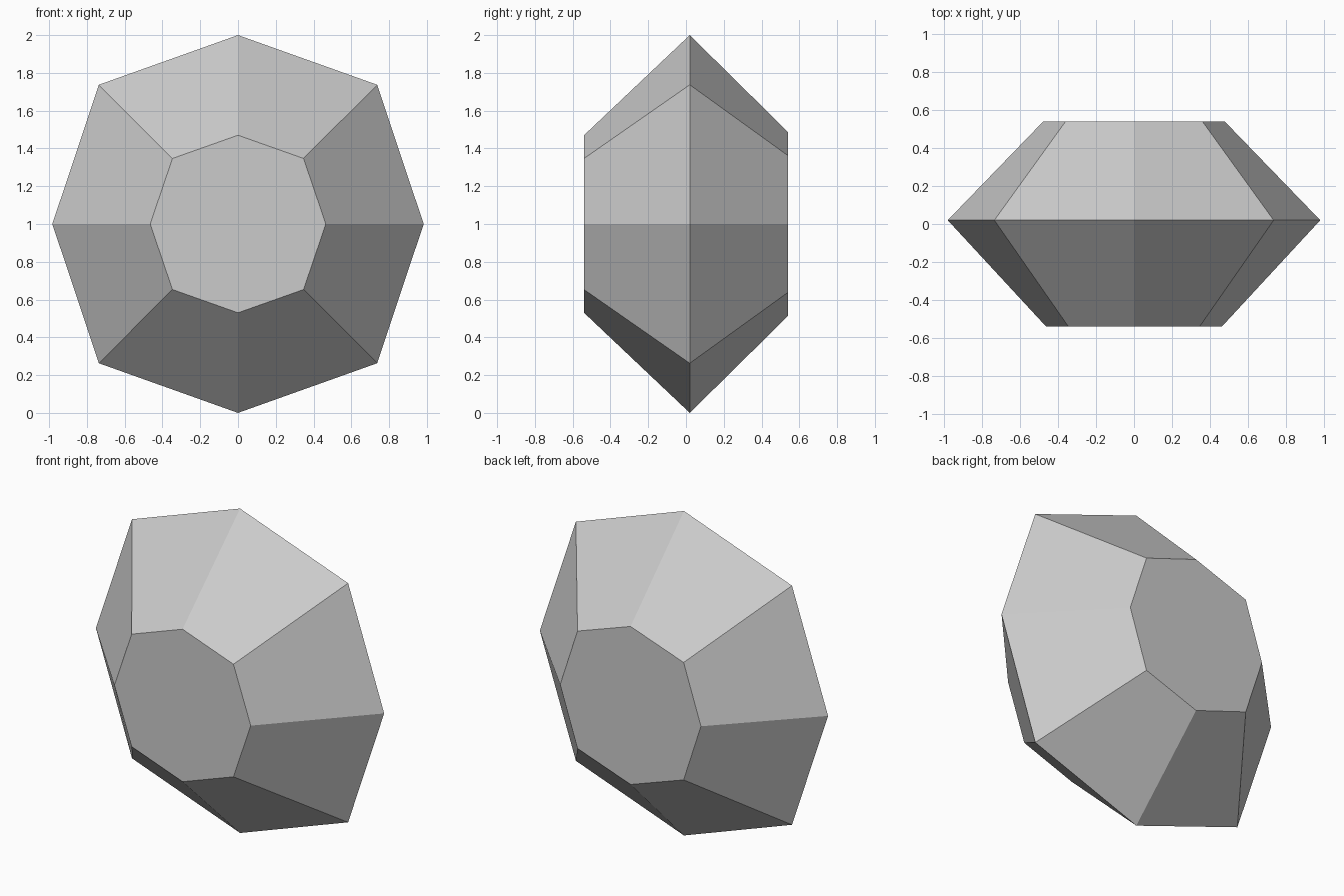
import bpy
import bmesh

# Remove the default cube
cube = bpy.data.objects.get("Cube")
if cube:
    bpy.data.objects.remove(cube, do_unlink=True)

# Single grey material
grey = bpy.data.materials.new("light_grey")
grey.use_nodes = True
colour = (0.6, 0.6, 0.6, 1)
grey.diffuse_color = colour
grey.node_tree.nodes["Principled BSDF"].inputs["Base Color"].default_value = colour

CENTRE_Z = 1.0


def ring(bm, y, side, top, diagonal):
    """Octagon in the xz plane: side, top and diagonal reach from the centre."""
    outline = [(side, 0), (diagonal, diagonal), (0, top), (-diagonal, diagonal),
               (-side, 0), (-diagonal, -diagonal), (0, -top), (diagonal, -diagonal)]
    return [bm.verts.new((x, y, CENTRE_Z + z)) for x, z in outline]


# Gem body: small front octagon, wide girdle, small back octagon
bm = bmesh.new()
front = ring(bm, -0.54, 0.465, 0.47, 0.347)
girdle = ring(bm, 0.02, 0.983, 1.0, 0.737)
back = ring(bm, 0.54, 0.48, 0.487, 0.362)

bm.faces.new(front)
bm.faces.new(back)
for near, far in ((front, girdle), (girdle, back)):
    for i in range(len(near)):
        j = (i + 1) % len(near)
        bm.faces.new((near[i], near[j], far[j], far[i]))
bmesh.ops.recalc_face_normals(bm, faces=bm.faces)

mesh = bpy.data.meshes.new("faceted_gem")
bm.to_mesh(mesh)
bm.free()
mesh.materials.append(grey)
gem = bpy.data.objects.new("faceted_gem", mesh)
bpy.context.collection.objects.link(gem)
